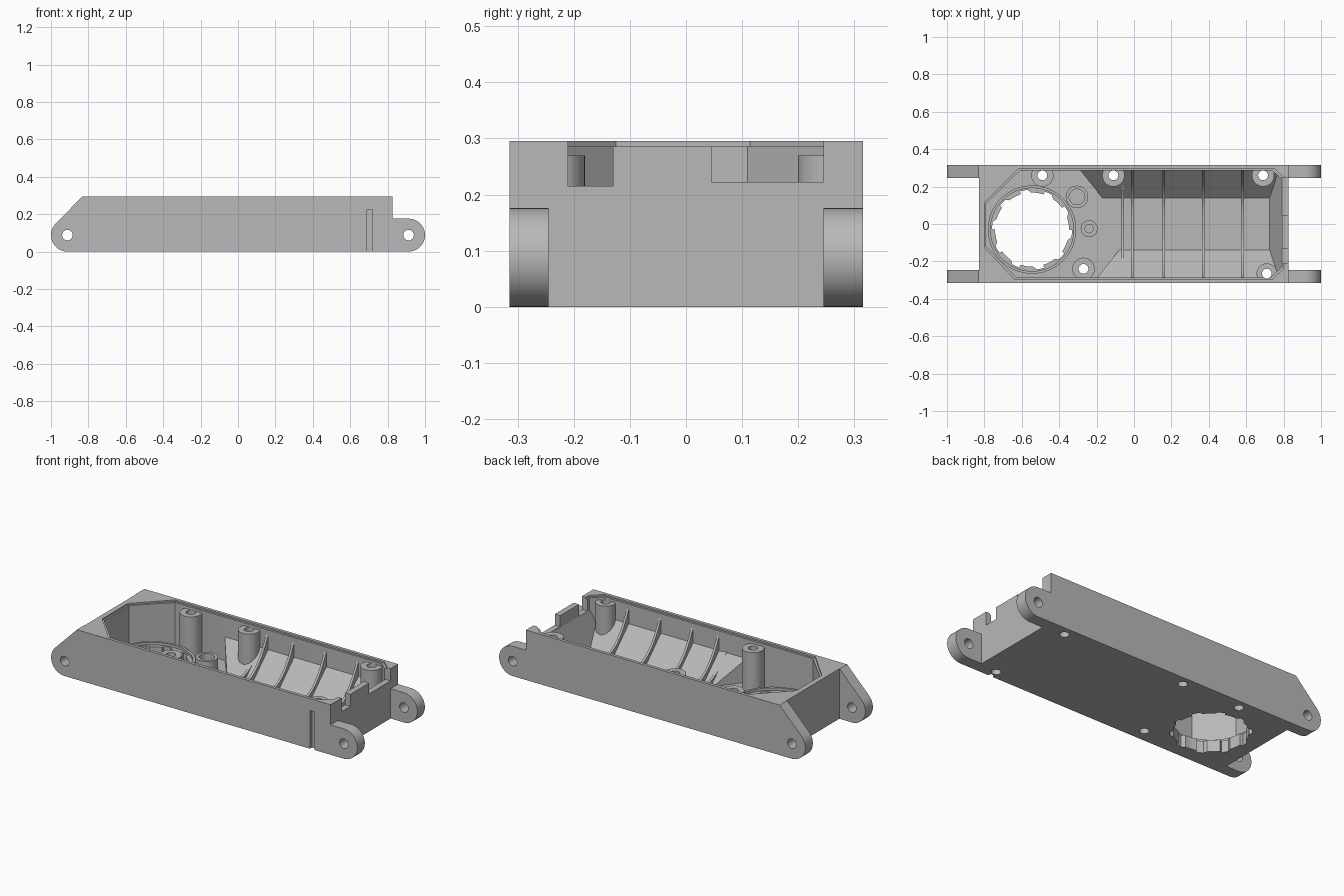
import bpy
import bmesh
import math
from mathutils import Vector

cube = bpy.data.objects.get("Cube")
if cube:
    bpy.data.objects.remove(cube)

grey = bpy.data.materials.new("plastic_grey")
grey.use_nodes = True
COLOUR = (0.48, 0.48, 0.48, 1)
grey.diffuse_color = COLOUR
grey.node_tree.nodes["Principled BSDF"].inputs["Base Color"].default_value = COLOUR

FLOOR, TOP = 0.03, 0.295
INNER = 0.285


def prism(name, points, lo, hi, axis="z"):
    """Extrude a 2D outline along one axis."""
    place = {"x": lambda a, b, t: (t, a, b),
             "y": lambda a, b, t: (a, t, b),
             "z": lambda a, b, t: (a, b, t)}[axis]
    bm = bmesh.new()
    base = bm.faces.new([bm.verts.new(place(a, b, lo)) for a, b in points])
    made = bmesh.ops.extrude_face_region(bm, geom=[base])["geom"]
    shift = Vector(place(0, 0, hi - lo))
    bmesh.ops.translate(bm, vec=shift, verts=[v for v in made if isinstance(v, bmesh.types.BMVert)])
    bmesh.ops.recalc_face_normals(bm, faces=bm.faces)
    mesh = bpy.data.meshes.new(name)
    bm.to_mesh(mesh)
    bm.free()
    obj = bpy.data.objects.new(name, mesh)
    bpy.context.collection.objects.link(obj)
    mesh.materials.append(grey)
    return obj


def box(name, x, y, z):
    return prism(name, [(x[0], y[0]), (x[1], y[0]), (x[1], y[1]), (x[0], y[1])], *z)


def circle(cx, cy, r, n=32, start=0.0, sweep=2 * math.pi):
    return [(cx + r * math.cos(start + sweep * i / n), cy + r * math.sin(start + sweep * i / n))
            for i in range(n)]


def combine(obj, other, operation="DIFFERENCE", keep=False):
    """Apply a boolean and drop the helper."""
    mod = obj.modifiers.new("cut", "BOOLEAN")
    mod.operation, mod.object, mod.solver = operation, other, "EXACT"
    bpy.context.view_layer.objects.active = obj
    bpy.ops.object.modifier_apply(modifier=mod.name)
    if not keep:
        bpy.data.objects.remove(other)


def drill(obj, cx, cy, r, lo, hi, axis="z"):
    combine(obj, prism("drill", circle(cx, cy, r), lo, hi, axis))


# Outlines of the cavity and of the lid recess around it
outline = [(-0.79, 0.11), (-0.79, -0.12), (-0.63, -INNER), (0.73, -INNER),
           (0.79, -0.23), (0.79, 0.24), (0.74, INNER), (-0.61, INNER)]
lip = [(x * 1.012, y * 1.04) for x, y in outline]

# Ring opening with locking notches
CX, CY, NOTCHES = -0.545, -0.03, 10
opening = []
for k in range(NOTCHES):
    step = 2 * math.pi / NOTCHES
    opening += circle(CX, CY, 0.198, 5, step * k, step * 0.68)
    opening += circle(CX, CY, 0.214, 3, step * (k + 0.68), step * 0.45)[:3]

# Main tray with side plates that run out into hinge lugs
tray = box("tray", (-0.83, 0.825), (-0.28, 0.28), (0, TOP))
R, LUG = 0.088, 0.912
side_profile = ([(-0.832, TOP)]
                + circle(-LUG, R, R, 20, math.radians(135), math.radians(135)) + [(-LUG, 0)]
                + circle(LUG, R, R, 24, -math.pi / 2, math.pi)
                + [(LUG, 2 * R), (0.825, 2 * R), (0.825, TOP)])
for side in (-1, 1):
    plate = prism("side_plate", side_profile, min(side * 0.245, side * 0.315),
                  max(side * 0.245, side * 0.315), "y")
    combine(tray, plate, "UNION")

combine(tray, prism("cavity", outline, FLOOR, 0.4))
combine(tray, prism("lid_recess", lip, 0.286, 0.4))
for x in (-LUG, LUG):
    drill(tray, x, R, 0.028, -0.4, 0.4, "y")

# Connector cut-outs in the right-hand end wall and slot in the front plate
combine(tray, box("cut", (0.77, 0.86), (-0.21, -0.13), (0.215, 0.4)))
combine(tray, box("cut", (0.77, 0.86), (0.045, 0.245), (0.222, 0.4)))
combine(tray, box("cut", (0.77, 0.86), (-0.14, 0.06), (0.286, 0.4)))
combine(tray, box("cut", (0.69, 0.72), (-0.4, -0.297), (-0.1, 0.225)))
combine(tray, prism("cut", opening, -0.1, 0.1))

parts = [tray]

# Collar around the ring opening
collar = prism("ring_collar", circle(CX, CY, 0.236, 64), FLOOR - 0.005, 0.085)
combine(collar, prism("cut", opening, -0.1, 0.2))
combine(collar, prism("cut", circle(CX, CY, 0.222, 64), 0.07, 0.2))
parts.append(collar)

# Sloped floor strips along both walls, hipped at the ring end
for side, start, name in ((1, -0.17, "back_slope"), (-1, -0.08, "front_slope")):
    slope = prism(name, [(side * 0.14, FLOOR), (side * INNER, FLOOR), (side * INNER, 0.17)],
                  start, 0.78, "x")
    for v in slope.data.vertices:
        if v.co.x < 0:
            v.co.x -= (abs(v.co.y) - 0.14) * 0.8
    combine(slope, prism("clip", outline, 0, 0.4), "INTERSECT")
    parts.append(slope)

end_slope = prism("end_slope", [(0.725, FLOOR), (0.79, FLOOR), (0.79, 0.215)], -INNER, INNER, "y")
combine(end_slope, prism("clip", outline, 0, 0.4), "INTERSECT")
parts.append(end_slope)

# Curved cross ribs
for x, height in ((-0.06, 0.13), (-0.01, 0.21), (0.16, 0.21), (0.37, 0.21), (0.58, 0.21)):
    ys = [INNER * (i / 12 - 1) for i in range(25)]
    curve = [(y, 0.045 + height * abs(y / INNER) ** 3) for y in ys]
    parts.append(prism("cross_rib", [(INNER, FLOOR - 0.01), (-INNER, FLOOR - 0.01)] + curve,
                       x - 0.007, x + 0.007, "x"))

# Tall screw posts, drilled right through the floor
for x, y, r in ((-0.49, 0.26, 0.06), (-0.11, 0.26, 0.06), (0.69, 0.26, 0.06),
                (-0.27, -0.24, 0.06), (0.71, -0.265, 0.055)):
    post = prism("screw_post", circle(x, y, r), FLOOR - 0.005, 0.27)
    combine(post, prism("clip", outline, 0, 0.4), "INTERSECT")
    for part in parts:
        if not part.name.startswith(("screw_post", "cross_rib", "ring")):
            drill(part, x, y, 0.026, -0.1, 0.4)
    drill(post, x, y, 0.026, -0.1, 0.4)
    parts.append(post)

# Short blind bosses on the floor
for x, y, r, bore, height in ((-0.305, 0.145, 0.06, 0.042, 0.1), (-0.24, -0.025, 0.045, 0.022, 0.075)):
    boss = prism("floor_boss", circle(x, y, r), FLOOR - 0.005, height)
    drill(boss, x, y, bore, FLOOR + 0.01, 0.4)
    parts.append(boss)

# Smooth the round walls, keep the edges crisp
bpy.ops.object.select_all(action="DESELECT")
for part in parts:
    part.select_set(True)
bpy.context.view_layer.objects.active = tray
bpy.ops.object.shade_smooth_by_angle(angle=math.radians(30))
